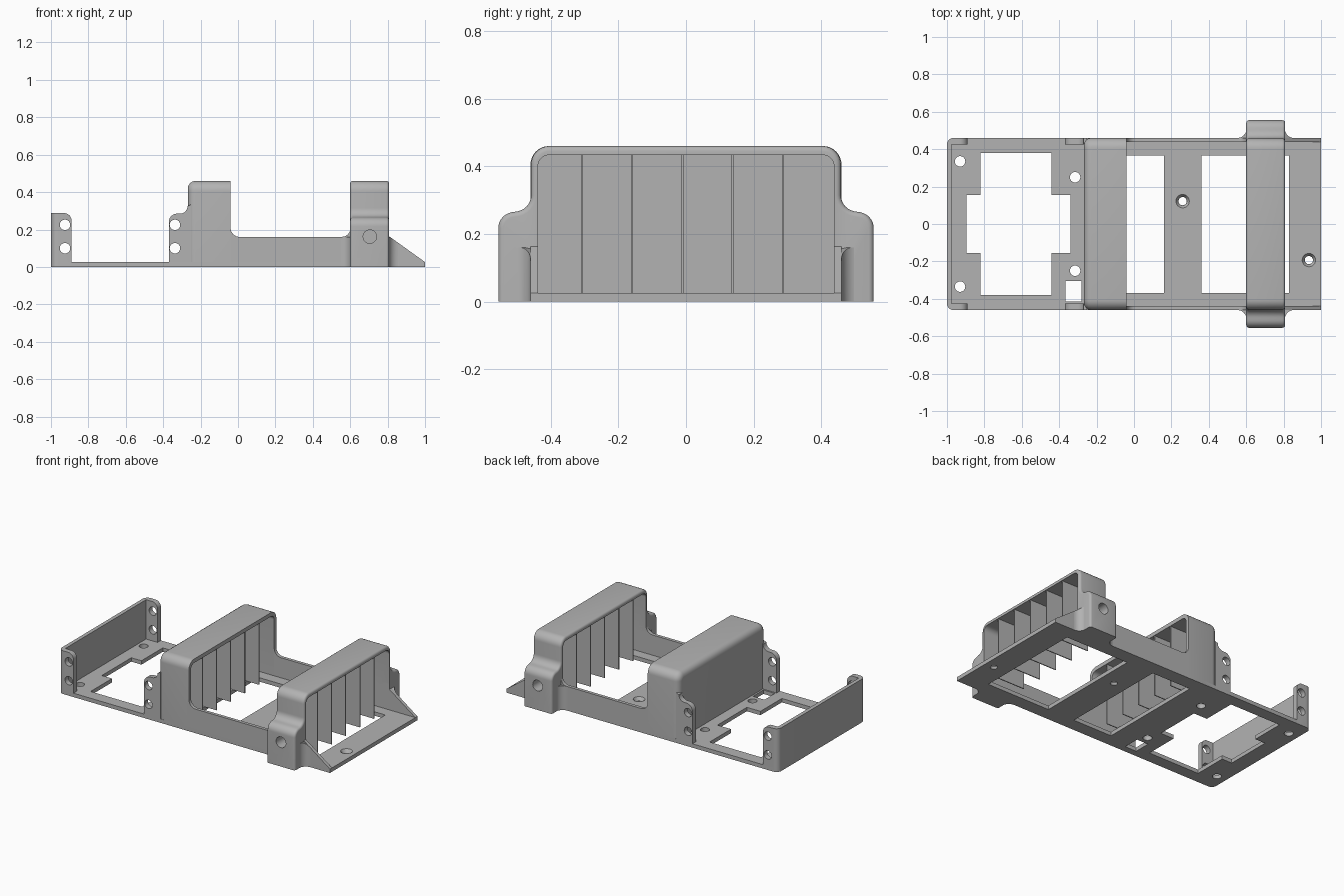
import bpy, bmesh
from math import sin, cos, pi, radians
from mathutils import Vector

if "Cube" in bpy.data.objects:
    bpy.data.objects.remove(bpy.data.objects["Cube"])

grey = bpy.data.materials.new("plain_grey")
grey.diffuse_color = (0.45, 0.45, 0.45, 1)
grey.use_nodes = True
grey.node_tree.nodes["Principled BSDF"].inputs["Base Color"].default_value = grey.diffuse_color


def prism(name, pts, axis, lo, hi, bevel=0.0, bevel_at=()):
    """Extrude a profile along an axis; optionally round the outline of the end caps."""
    place = {"x": lambda a, b, t: (t, a, b),
             "y": lambda a, b, t: (a, t, b),
             "z": lambda a, b, t: (a, b, t)}[axis]
    bm = bmesh.new()
    rings = [[bm.verts.new(place(a, b, t)) for a, b in pts] for t in (lo, hi)]
    n = len(pts)
    bm.faces.new(rings[0])
    bm.faces.new(rings[1][::-1])
    for i in range(n):
        j = (i + 1) % n
        bm.faces.new((rings[0][i], rings[1][i], rings[1][j], rings[0][j]))
    bmesh.ops.recalc_face_normals(bm, faces=bm.faces)
    if bevel:
        k = "xyz".index(axis)
        edges = [e for e in bm.edges
                 if any(all(abs(v.co[k] - t) < 1e-5 for v in e.verts) for t in bevel_at)
                 and max(v.co.z for v in e.verts) > 1e-4]
        bmesh.ops.bevel(bm, geom=edges, offset=bevel, segments=4, profile=0.5, affect='EDGES')
    mesh = bpy.data.meshes.new(name)
    bm.to_mesh(mesh)
    bm.free()
    mesh.materials.append(grey)
    obj = bpy.data.objects.new(name, mesh)
    bpy.context.collection.objects.link(obj)
    return obj


def rect(a0, a1, b0, b1):
    return [(a0, b0), (a1, b0), (a1, b1), (a0, b1)]


def arc(ca, cb, r, d0, d1, n=8):
    return [(ca + r * cos(radians(d0 + (d1 - d0) * i / n)),
             cb + r * sin(radians(d0 + (d1 - d0) * i / n))) for i in range(n + 1)]


def cut(obj, *cutters):
    for c in cutters:
        m = obj.modifiers.new("cut", 'BOOLEAN')
        m.operation, m.solver, m.object = 'DIFFERENCE', 'EXACT', c
        bpy.context.view_layer.objects.active = obj
        bpy.ops.object.modifier_apply(modifier=m.name)
        bpy.data.objects.remove(c)


def box(x0, x1, y0, y1, z0, z1):
    return prism("cutter", rect(x0, x1, y0, y1), "z", z0, z1)


def drill(a, b, r, axis, lo, hi):
    return prism("cutter", arc(a, b, r, 0, 345, 23), axis, lo, hi)


def countersink(x, y):
    c = drill(x, y, 0.045, "z", 0.005, 0.04)
    for v in c.data.vertices:
        if v.co.z < 0.01:
            v.co.x, v.co.y = x + (v.co.x - x) * 0.5, y + (v.co.y - y) * 0.5
    return c


def arch(half, top, r, bottom):
    return [(-half, bottom), (half, bottom)] + arc(half - r, top - r, r, 0, 90) \
        + arc(-half + r, top - r, r, 90, 180)


W = 0.46      # half width of the frame
IN = 0.438    # half width inside the walls
T = 0.026     # plate thickness

# Base plate with rounded rear corners, openings and screw holes
base = prism("base_plate", [(1, -W), (1, W)] + arc(-0.965, W - 0.035, 0.035, 90, 180)
             + arc(-0.965, -W + 0.035, 0.035, 180, 270), "z", 0, T)
cross = [(-0.82, -0.38), (-0.44, -0.38), (-0.44, -0.155), (-0.34, -0.155), (-0.34, 0.155),
         (-0.44, 0.155), (-0.44, 0.38), (-0.82, 0.38), (-0.82, 0.155), (-0.895, 0.155),
         (-0.895, -0.155), (-0.82, -0.155)]
cut(base, prism("cutter", cross, "z", -0.1, 0.1),
    box(-0.13, 0.16, -0.37, 0.365, -0.1, 0.1),
    box(0.36, 0.83, -0.37, 0.365, -0.1, 0.1),
    box(-0.365, -0.28, -0.415, -0.305, -0.1, 0.1))
for x, y in [(-0.93, 0.335), (-0.93, -0.335), (-0.315, 0.25), (-0.315, -0.25)]:
    cut(base, drill(x, y, 0.028, "z", -0.1, 0.1))
for x, y in [(0.26, 0.122), (0.935, -0.193)]:
    cut(base, drill(x, y, 0.022, "z", -0.1, 0.1), countersink(x, y))

# End wall with short side returns
end = prism("end_wall", [(-1, 0), (-0.89, 0)] + arc(-0.93, 0.248, 0.04, 0, 90) + [(-1, 0.288)],
            "y", -W, W)
bm = bmesh.new()
bm.from_mesh(end.data)
bmesh.ops.bevel(bm, geom=[e for e in bm.edges if all(v.co.x < -0.999 for v in e.verts)
                          and abs(e.verts[0].co.y - e.verts[1].co.y) < 1e-4],
                offset=0.035, segments=6, profile=0.5, affect='EDGES')
bm.to_mesh(end.data)
bm.free()
cut(end, box(-0.975, -0.8, -0.425, 0.425, T, 0.5), box(-0.89 - 0.005, -0.8, -0.6, 0.6, -0.1, 0.01))
# keep the floor of this part inside the plate
cut(end, box(-0.975, -0.8, -0.425, 0.425, -0.1, 0.1))
for z in (0.1, 0.225):
    cut(end, drill(-0.925, z, 0.028, "y", -0.6, 0.6))

# Rear hood: closed at the back, open towards the front
rear = prism("rear_hood", arch(W, 0.46, 0.055, 0), "x", -0.268, -0.04, 0.04, (-0.268,))
cut(rear, prism("cutter", arch(IN, 0.434, 0.035, -0.1), "x", -0.245, 0.1))

# Front hood: open both ways, with swollen shoulders at the sides
half = [(0.555, 0)] + arc(0.507, 0.217, 0.048, 0, 80) + arc(0.507, 0.315, 0.049, 265, 180) \
    + arc(0.403, 0.405, 0.055, 0, 90)
front = prism("front_hood", half + [(-a, b) for a, b in reversed(half)], "x",
              0.6, 0.808, 0.015, (0.6, 0.808))
cut(front, prism("cutter", arch(IN, 0.434, 0.035, -0.1), "x", 0.5, 0.9))
cut(front, drill(0.705, 0.162, 0.036, "y", -0.7, 0.7))

# Thin cooling fins under both hoods
for label, x0, x1 in (("rear", -0.25, -0.045), ("front", 0.605, 0.803)):
    for y in (-0.308, -0.159, -0.011, 0.138, 0.287):
        prism(label + "_fin", rect(y - 0.003, y + 0.003, T - 0.002, 0.438), "x", x0, x1)

wall_profile = [(-0.05, 0), (1, 0), (1, T), (0.806, 0.165), (0.806, 0.2), (0.602, 0.2)] \
    + arc(0.555, 0.207, 0.046, 0, -90) + arc(0.01, 0.21, 0.05, 270, 180) + [(-0.05, 0.21)]
post_profile = [(-0.37, 0), (-0.25, 0), (-0.25, 0.335)] + arc(-0.31, 0.325, 0.04, 0, -80) \
    + arc(-0.325, 0.24, 0.045, 90, 180)
for side, s in (("right", -1), ("left", 1)):
    # Low side wall with its sloping nose
    prism(side + "_side_wall", wall_profile, "y", *sorted((s * IN, s * W)))
    # Drilled mounting post
    post = prism(side + "_post", post_profile, "y", *sorted((s * 0.425, s * W)))
    for z in (0.1, 0.225):
        cut(post, drill(-0.337, z, 0.028, "y", -0.6, 0.6))
    # Concave corner blends beside the shoulder
    for x, d in ((0.602, -1), (0.806, 1)):
        r = 0.05
        pts = [(x - d * 0.01, s * (W - 0.005))] + [
            (x + d * (r - r * cos(a)), s * (W + r - r * sin(a)))
            for a in [pi / 2 * (1 - i / 8) for i in range(9)]] + [(x - d * 0.01, s * (W + r))]
        blend = prism(side + "_blend", pts, "z", 0, 0.16)
        if d > 0:   # follow the slope of the nose
            for v in blend.data.vertices:
                if v.co.z > 0.1:
                    v.co.z = min(0.16, 0.165 - (v.co.x - 0.806) * 0.716)

# Smooth the rounded surfaces while keeping crisp edges
for o in bpy.data.objects:
    o.select_set(True)
bpy.context.view_layer.objects.active = base
bpy.ops.object.shade_smooth_by_angle(angle=radians(35))
